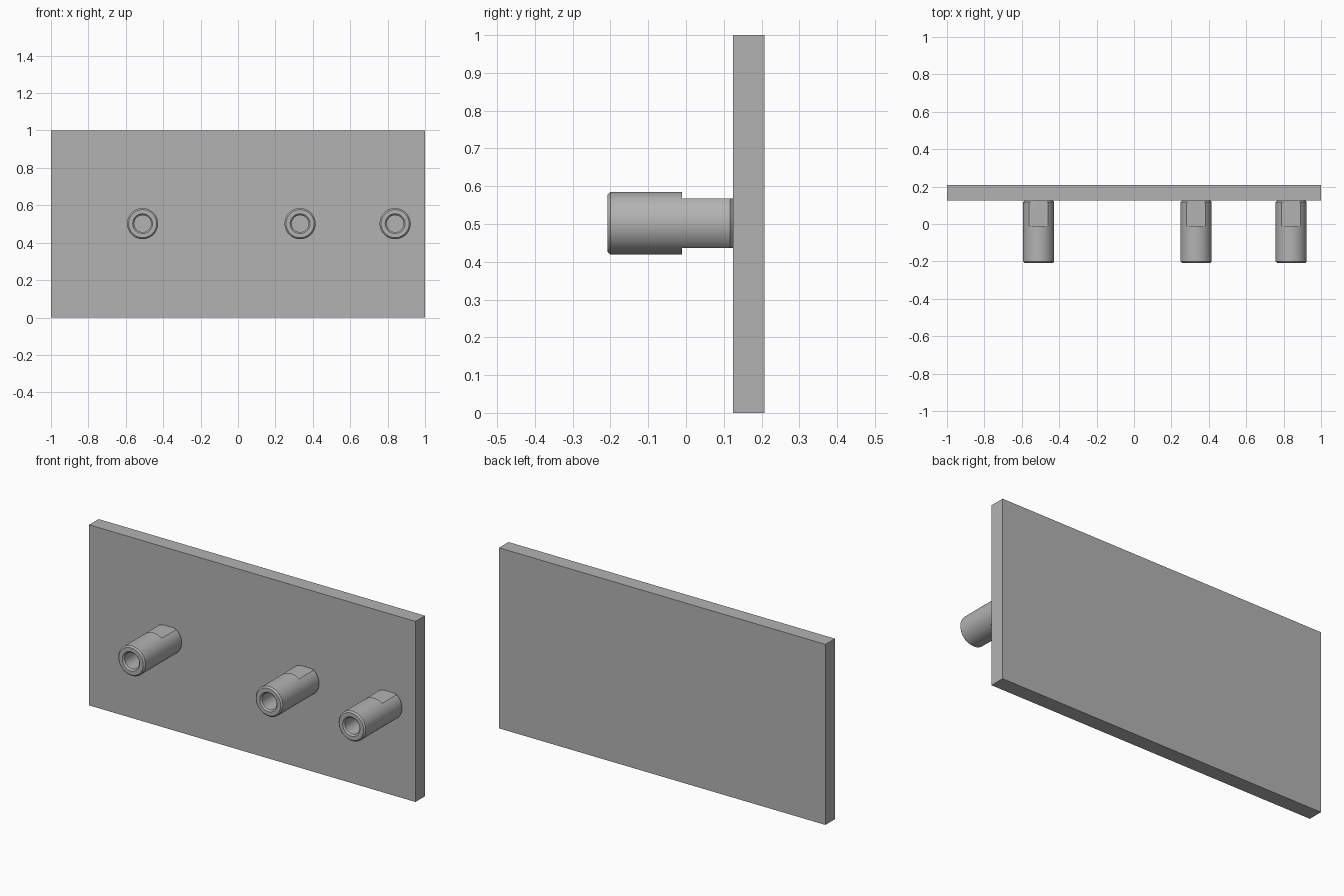
import bpy
import bmesh
from math import sin, cos, pi, radians

cube = bpy.data.objects.get("Cube")
if cube:
    bpy.data.objects.remove(cube, do_unlink=True)

GREY = (0.45, 0.45, 0.45, 1.0)
grey = bpy.data.materials.new("grey_metal")
grey.use_nodes = True
grey.diffuse_color = GREY
grey.node_tree.nodes["Principled BSDF"].inputs["Base Color"].default_value = GREY

FRONT, STEP, PLATE_FRONT, PLATE_BACK = -0.208, -0.01, 0.125, 0.208
RADIUS, BORE, CHAMFER = 0.083, 0.045, 0.008
FLAT = RADIUS * sin(radians(52.5))
SEGMENTS = 48


def finish(bm, name):
    """Turn a bmesh into a coloured mesh."""
    bmesh.ops.recalc_face_normals(bm, faces=bm.faces)
    mesh = bpy.data.meshes.new(name)
    bm.to_mesh(mesh)
    bm.free()
    mesh.materials.append(grey)
    return mesh


def place(mesh, name, location):
    obj = bpy.data.objects.new(name, mesh)
    obj.location = location
    bpy.context.collection.objects.link(obj)
    return obj


# Backing plate
bm = bmesh.new()
bmesh.ops.create_cube(bm, size=1)
bmesh.ops.scale(bm, vec=(2, PLATE_BACK - PLATE_FRONT, 1), verts=bm.verts)
place(finish(bm, "plate"), "plate", (0, (PLATE_FRONT + PLATE_BACK) / 2, 0.5))

# Hollow post profile: radius, y, and whether the ring is cut by the two flats
profile = [
    (BORE, PLATE_FRONT, False),
    (BORE, FRONT + CHAMFER, False),
    (BORE + CHAMFER, FRONT, False),
    (RADIUS - CHAMFER, FRONT, False),
    (RADIUS, FRONT + CHAMFER, False),
    (RADIUS, STEP, False),
    (RADIUS, STEP, True),
    (RADIUS, PLATE_FRONT - CHAMFER, True),
    (RADIUS - CHAMFER, PLATE_FRONT, True),
]
bm = bmesh.new()
rings = []
for r, y, cut in profile:
    limit = FLAT if cut else RADIUS
    ring = []
    for i in range(SEGMENTS):
        a = 2 * pi * i / SEGMENTS
        z = max(-limit, min(limit, r * sin(a)))
        ring.append(bm.verts.new((r * cos(a), y, z)))
    rings.append(ring)
for a, b in zip(rings, rings[1:]):
    for i in range(SEGMENTS):
        j = (i + 1) % SEGMENTS
        bm.faces.new((a[i], a[j], b[j], b[i]))
bmesh.ops.remove_doubles(bm, verts=bm.verts, dist=0.00001)
post_mesh = finish(bm, "post")

# Three posts share one mesh
posts = [place(post_mesh, name, (x, 0, 0.502))
         for name, x in (("right_post", -0.51), ("middle_post", 0.332), ("left_post", 0.84))]

bpy.ops.object.select_all(action="DESELECT")
posts[0].select_set(True)
bpy.context.view_layer.objects.active = posts[0]
bpy.ops.object.shade_smooth_by_angle(angle=radians(25))
